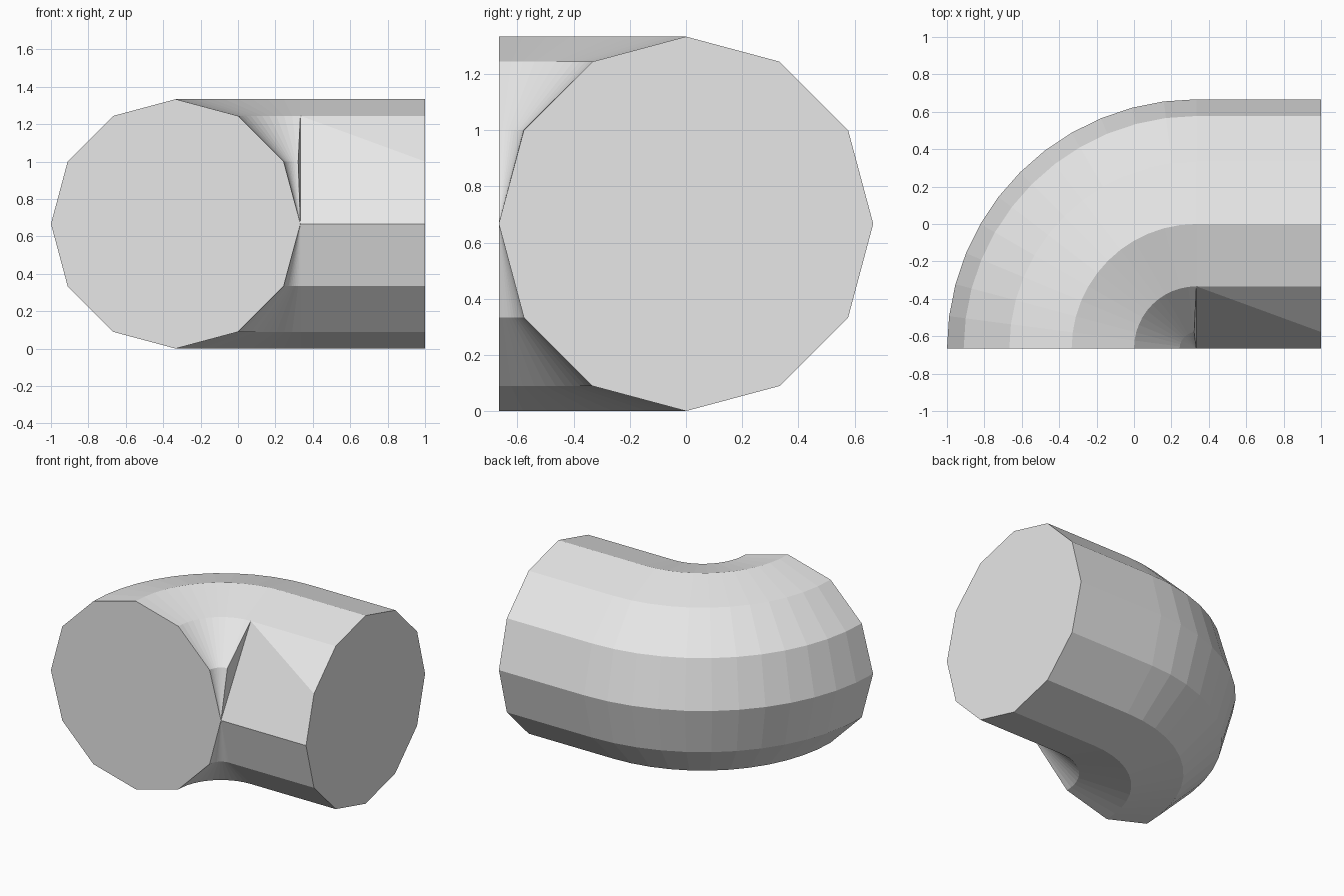
import bpy
import bmesh
from math import cos, sin, radians

cube = bpy.data.objects.get("Cube")
if cube:
    bpy.data.objects.remove(cube, do_unlink=True)

R = 2 / 3            # pipe radius, also the bend radius
SIDES = 12           # sides of the pipe
STEPS = 12           # segments in the quarter bend
CX, CY = 1 / 3, -R   # pivot of the bend

# Plain grey material
grey = bpy.data.materials.new("plain grey")
grey.use_nodes = True
colour = (0.8, 0.8, 0.8, 1)
grey.diffuse_color = colour
grey.node_tree.nodes["Principled BSDF"].inputs["Base Color"].default_value = colour

bm = bmesh.new()


def ring(turn, end_x=None):
    """One cross-section of the pipe, turned about the pivot."""
    verts = []
    for k in range(SIDES):
        t = radians(360 * k / SIDES)
        r = R + R * cos(t)
        x = CX - r * cos(turn) if end_x is None else end_x
        verts.append(bm.verts.new((x, CY + r * sin(turn), R + R * sin(t))))
    return verts


# Quarter bend, then the straight run to the left end
rings = [ring(radians(90 * i / STEPS)) for i in range(STEPS + 1)]
rings.append(ring(radians(90), 1))
for a, b in zip(rings, rings[1:]):
    for k in range(SIDES):
        n = (k + 1) % SIDES
        bm.faces.new((a[k], a[n], b[n], b[k]))

# Flat end caps
bm.faces.new(rings[0])
bm.faces.new(rings[-1])

# Folded inner corner: one vertex joins its upper neighbour
joint = rings[STEPS]
joint[5].co = joint[4].co

# Merge that vertex and the inner edge that meets at the pivot
bmesh.ops.remove_doubles(bm, verts=bm.verts[:], dist=0.0001)
bmesh.ops.recalc_face_normals(bm, faces=bm.faces[:])

mesh = bpy.data.meshes.new("pipe_elbow")
bm.to_mesh(mesh)
bm.free()
mesh.materials.append(grey)
elbow = bpy.data.objects.new("pipe_elbow", mesh)
bpy.context.collection.objects.link(elbow)
